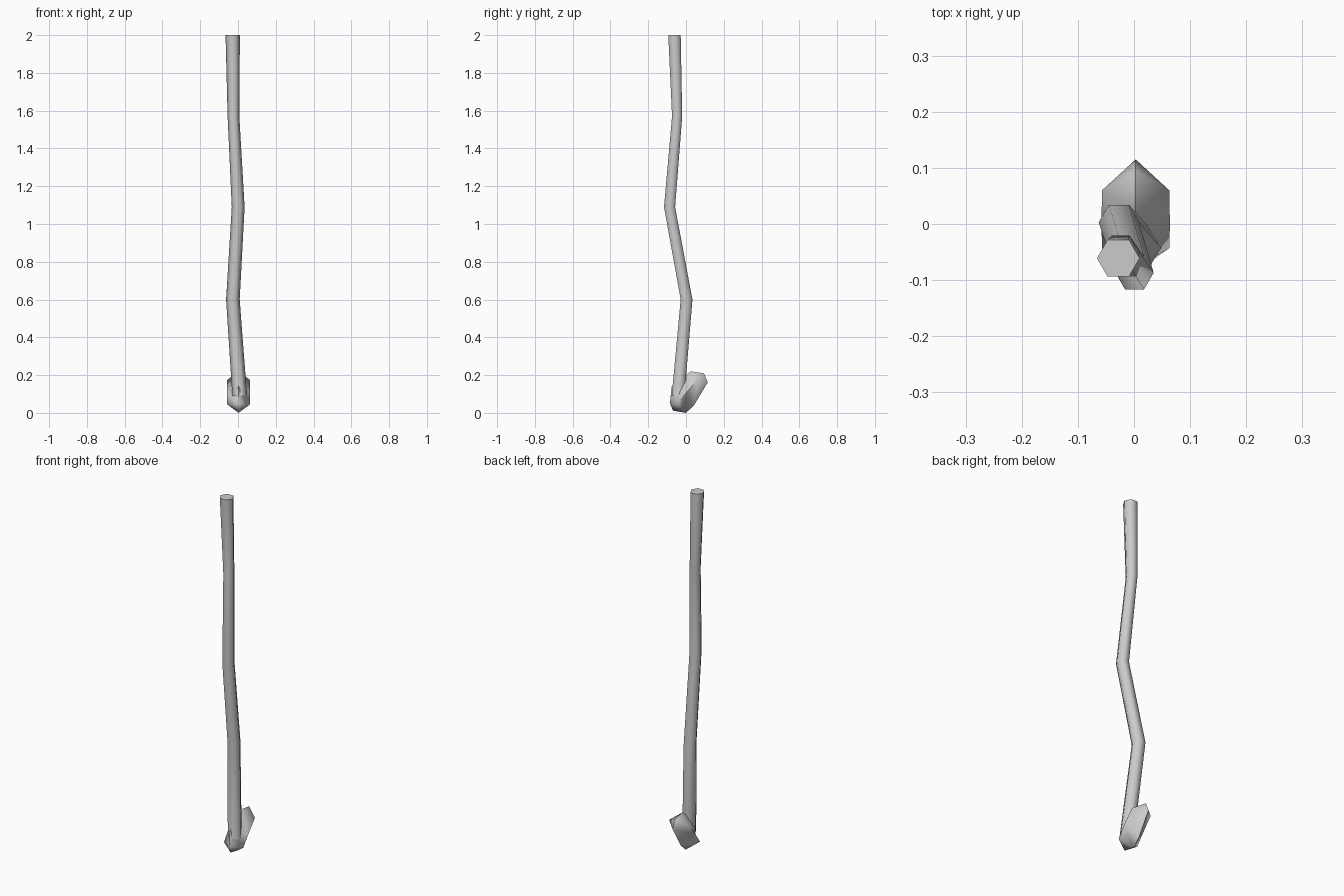
import bpy, bmesh, math
from mathutils import Vector

if "Cube" in bpy.data.objects:
    bpy.data.objects.remove(bpy.data.objects["Cube"])


def loft(name, rings, angle):
    """Skin a list of rings; one-point rings become tips, open ends are capped."""
    bm = bmesh.new()
    loops = [[bm.verts.new(p) for p in ring] for ring in rings]
    for a, b in zip(loops, loops[1:]):
        n = max(len(a), len(b))
        for i in range(n):
            j = (i + 1) % n
            if len(a) == 1:
                bm.faces.new((a[0], b[j], b[i]))
            elif len(b) == 1:
                bm.faces.new((a[i], a[j], b[0]))
            else:
                bm.faces.new((a[i], a[j], b[j], b[i]))
    for end in (loops[0], loops[-1]):
        if len(end) > 2:
            bm.faces.new(end)
    bmesh.ops.recalc_face_normals(bm, faces=bm.faces)
    mesh = bpy.data.meshes.new(name)
    bm.to_mesh(mesh)
    bm.free()
    ob = bpy.data.objects.new(name, mesh)
    bpy.context.collection.objects.link(ob)
    bpy.ops.object.select_all(action='DESELECT')
    ob.select_set(True)
    bpy.context.view_layer.objects.active = ob
    bpy.ops.object.shade_smooth_by_angle(angle=math.radians(angle))
    return ob


def hexagon(x, y, z, r):
    return [Vector((x + r * math.cos(i * math.pi / 3),
                    y + r * math.sin(i * math.pi / 3), z)) for i in range(6)]


def diamond(back, front, mid, half):
    """Four-sided section: back/front are (y, z) on the centre plane, mid the side ridge."""
    c = 0.003
    return [(c, *back), (c + half, *mid), (c, *front), (c - half, *mid)]


# crooked hexagonal shaft: x, y, z, radius
path = [(0.009, -0.042, 0.09, 0.039), (-0.027, 0.003, 0.60, 0.036),
        (0.001, -0.087, 1.09, 0.034), (-0.024, -0.047, 1.57, 0.031),
        (-0.028, -0.061, 2.00, 0.038)]
loft("shaft", [hexagon(*p) for p in path], 65)

# knobbly tilted head at the foot of the shaft
loft("knob", [
    [(0.003, -0.069, 0.012)],
    diamond((0.0, 0.0), (-0.085, 0.05), (-0.043, 0.045), 0.06),
    diamond((0.042, 0.04), (-0.076, 0.138), (0.0, 0.105), 0.061),
    diamond((0.115, 0.161), (0.026, 0.22), (0.06, 0.175), 0.06),
    [(0.003, 0.095, 0.209)],
], 65)
